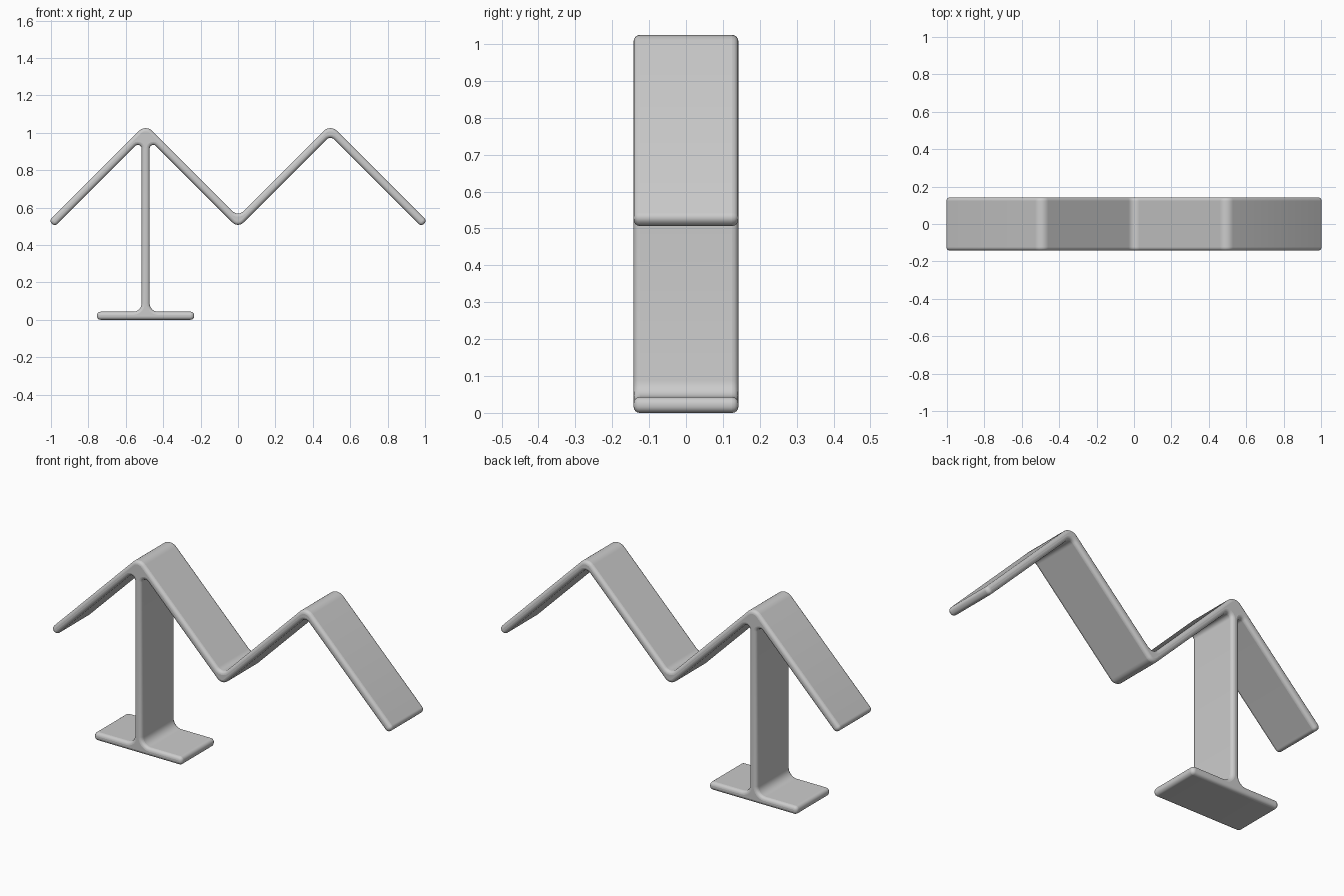
import bpy, bmesh, math
from mathutils import Vector

cube = bpy.data.objects.get("Cube")
if cube:
    bpy.data.objects.remove(cube, do_unlink=True)

# Main dimensions
T = 0.0215                  # half thickness of every sheet
K = T * math.sqrt(2)        # mitre offset on 45 degree folds
W = 0.142                   # half depth
A = 0.494                   # distance of each peak from the centre
PEAK = 1.015                # centreline height of the peaks
VALLEY = PEAK - A
TIP = 0.98                  # centreline end of the outer sheets
TIP_Z = PEAK - (TIP - A)
BASE = 0.26                 # half length of the foot
H = 2 * T                   # foot thickness
END = 0.9 * T               # rounding of free ends
POST = -A


def rounded(corners, steps=6):
    """Replace every (x, z, radius) corner with a tangent arc."""
    out = []
    for i, (x, z, r) in enumerate(corners):
        p = Vector((x, z))
        u = (Vector(corners[i - 1][:2]) - p).normalized()
        v = (Vector(corners[(i + 1) % len(corners)][:2]) - p).normalized()
        half = u.angle(v) / 2
        centre = p + (u + v).normalized() * r / math.sin(half)
        start = p + u * r / math.tan(half) - centre
        end = p + v * r / math.tan(half) - centre
        sweep = start.angle(end)
        for s in range(steps + 1):
            f = s / steps
            out.append(centre + (start * math.sin((1 - f) * sweep)
                                 + end * math.sin(f * sweep)) / math.sin(sweep))
    return out


# Side outline: foot, post and folded zigzag sheet in one piece
outline = rounded([
    (POST - BASE, 0, END), (POST + BASE, 0, END), (POST + BASE, H, END),
    (POST + T, H, 0.045), (POST + T, PEAK - K - T, 0.02),
    (0, VALLEY - K, 0.04), (A, PEAK - K, 0.03),
    (TIP, TIP_Z - K, END), (TIP + K, TIP_Z, END),
    (A, PEAK + K, 0.05), (0, VALLEY + K, 0.04), (-A, PEAK + K, 0.05),
    (-TIP - K, TIP_Z, END), (-TIP, TIP_Z - K, END),
    (POST - T, PEAK - K - T, 0.02), (POST - T, H, 0.045),
    (POST - BASE, H, END),
])

# Extrude the outline through the depth
bm = bmesh.new()
face = bm.faces.new([bm.verts.new((p.x, -W, p.y)) for p in outline])
ext = bmesh.ops.extrude_face_region(bm, geom=[face], use_keep_orig=True)
bmesh.ops.translate(bm, vec=(0, 2 * W, 0),
                    verts=[g for g in ext["geom"] if isinstance(g, bmesh.types.BMVert)])
bmesh.ops.recalc_face_normals(bm, faces=bm.faces)
mesh = bpy.data.meshes.new("zigzag_stand")
bm.to_mesh(mesh)
bm.free()
stand = bpy.data.objects.new("zigzag_stand", mesh)
bpy.context.collection.objects.link(stand)

# Soft rims on the front and back
bevel = stand.modifiers.new("soft_rim", "BEVEL")
bevel.width = 0.017
bevel.segments = 4
bevel.limit_method = "ANGLE"
bevel.angle_limit = math.radians(40)
bevel.use_clamp_overlap = False

# Plain grey finish
grey = bpy.data.materials.new("light_grey")
grey.use_nodes = True
colour = (0.6, 0.6, 0.6, 1)
grey.diffuse_color = colour
grey.node_tree.nodes["Principled BSDF"].inputs["Base Color"].default_value = colour
mesh.materials.append(grey)

bpy.context.view_layer.objects.active = stand
stand.select_set(True)
bpy.ops.object.shade_smooth_by_angle(angle=math.radians(40))
